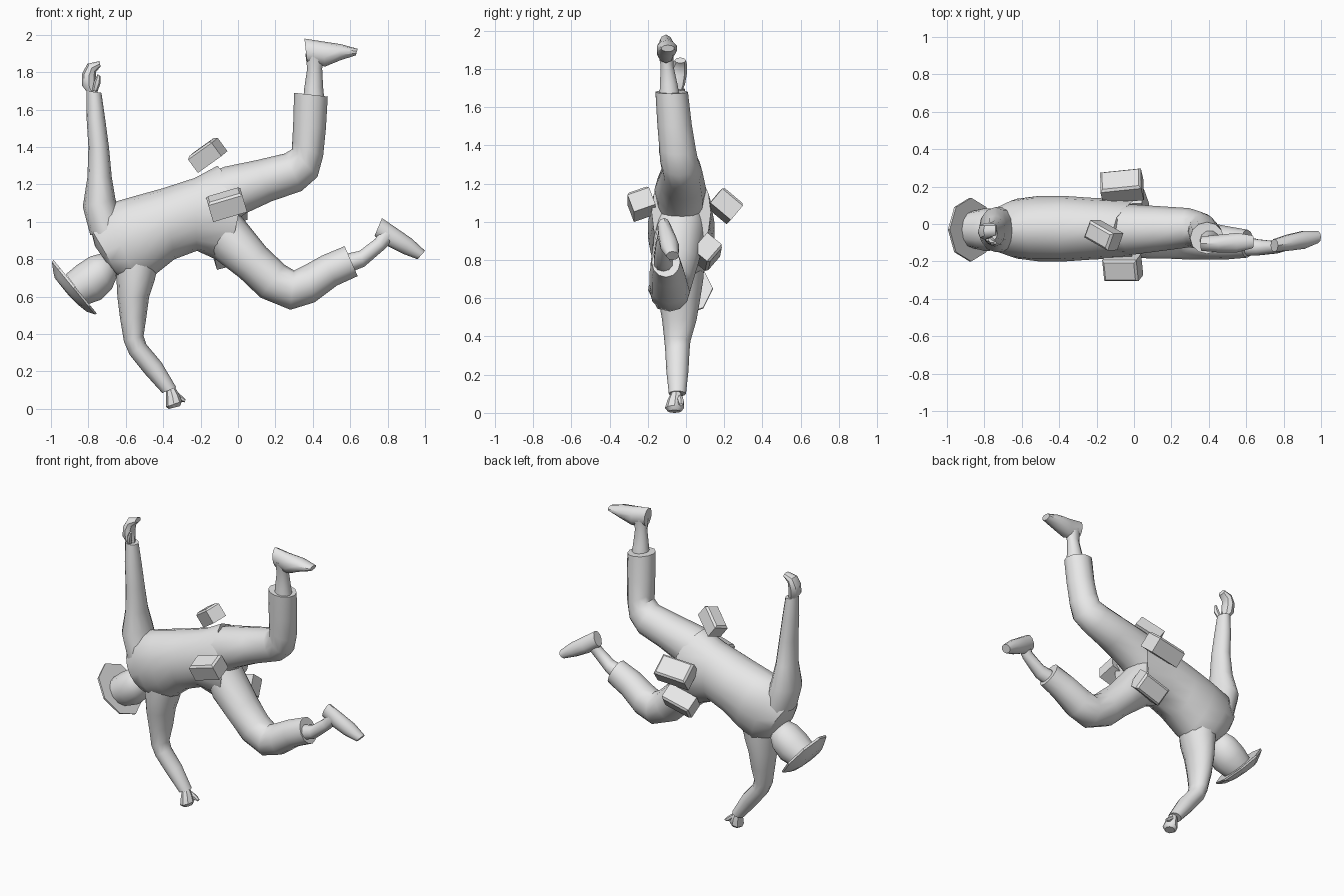
import bpy, bmesh, math
from mathutils import Matrix, Vector

grey = bpy.data.materials.new("plain grey")
grey.diffuse_color = (0.8, 0.8, 0.8, 1)


def finish(name, bm, angle=40):
    bmesh.ops.recalc_face_normals(bm, faces=bm.faces)
    me = bpy.data.meshes.new(name)
    bm.to_mesh(me)
    bm.free()
    ob = bpy.data.objects.new(name, me)
    bpy.context.collection.objects.link(ob)
    me.materials.append(grey)
    bpy.ops.object.select_all(action='DESELECT')
    ob.select_set(True)
    bpy.context.view_layer.objects.active = ob
    bpy.ops.object.shade_smooth_by_angle(angle=math.radians(angle))
    return ob


def loft(name, stations, n=12, angle=40):
    """Skin oval rings: (x1, z1, x2, z2, centre y, half depth[, sideways bulge])."""
    bm = bmesh.new()
    rings = []
    for x1, z1, x2, z2, yc, ry, *bulge in stations:
        a, b = Vector((x1, yc, z1)), Vector((x2, yc, z2))
        mid, half = (a + b) / 2, (a - b) / 2
        ring = []
        for i in range(n):
            t = 2 * math.pi * i / n
            p = mid + half * math.cos(t) + Vector((0, ry * math.sin(t), 0))
            if bulge:
                p.x += bulge[0] * math.sin(t) ** 2
            ring.append(bm.verts.new(p))
        rings.append(ring)
    for r, s in zip(rings, rings[1:]):
        for i in range(n):
            j = (i + 1) % n
            bm.faces.new((r[i], r[j], s[j], s[i]))
    bm.faces.new(rings[0])
    bm.faces.new(rings[-1])
    return finish(name, bm, angle)


def pouch(name, centre, axis, size, roll):
    """Box with a chamfered lid edge, long side along the axis."""
    bm = bmesh.new()
    bmesh.ops.create_cube(bm, size=1)
    bmesh.ops.scale(bm, vec=size, verts=bm.verts)
    lid = [e for e in bm.edges if all(v.co.z > 0 for v in e.verts)]
    bmesh.ops.bevel(bm, geom=lid, offset=0.012, segments=1, affect='EDGES')
    rot = Vector((1, 0, 0)).rotation_difference(Vector(axis)).to_matrix().to_4x4()
    bm.transform(Matrix.Translation(centre) @ rot @ Matrix.Rotation(math.radians(roll), 4, 'X'))
    return finish(name, bm, 20)


# Torso with a pointed hem between the legs
loft("torso", [
    (-0.765, 0.87, -0.68, 0.75, -0.03, 0.08),
    (-0.79, 0.97, -0.63, 0.70, -0.03, 0.125),
    (-0.72, 1.09, -0.53, 0.66, -0.025, 0.16),
    (-0.58, 1.13, -0.44, 0.72, -0.025, 0.175),
    (-0.40, 1.18, -0.34, 0.80, -0.025, 0.175),
    (-0.23, 1.235, -0.22, 0.845, -0.025, 0.165),
    (-0.11, 1.30, -0.12, 0.80, -0.025, 0.155, 0.12),
], n=16)

# Raised arm
loft("raised_arm", [
    (-0.79, 0.93, -0.60, 0.95, -0.03, 0.12),
    (-0.83, 1.08, -0.655, 1.12, -0.03, 0.12),
    (-0.805, 1.24, -0.675, 1.24, -0.04, 0.085),
    (-0.80, 1.40, -0.69, 1.40, -0.05, 0.07),
    (-0.81, 1.56, -0.71, 1.55, -0.05, 0.06),
    (-0.81, 1.70, -0.73, 1.69, -0.05, 0.045),
])
loft("raised_hand", [
    (-0.79, 1.67, -0.745, 1.67, -0.05, 0.025),
    (-0.835, 1.73, -0.755, 1.71, -0.045, 0.04),
    (-0.835, 1.79, -0.76, 1.765, -0.04, 0.045),
    (-0.805, 1.845, -0.76, 1.80, -0.035, 0.04),
    (-0.74, 1.86, -0.735, 1.83, -0.03, 0.03),
], n=8)
loft("raised_thumb", [
    (-0.78, 1.70, -0.75, 1.70, -0.085, 0.015),
    (-0.77, 1.75, -0.735, 1.74, -0.10, 0.017),
    (-0.75, 1.79, -0.735, 1.78, -0.10, 0.01),
], n=6)

# Lowered arm, bent at the elbow
loft("lowered_arm", [
    (-0.66, 0.86, -0.42, 0.80, -0.03, 0.13),
    (-0.65, 0.70, -0.445, 0.69, -0.035, 0.125),
    (-0.645, 0.60, -0.475, 0.60, -0.035, 0.11),
    (-0.63, 0.48, -0.49, 0.49, -0.035, 0.09),
    (-0.61, 0.36, -0.505, 0.39, -0.045, 0.068),
    (-0.58, 0.29, -0.49, 0.345, -0.045, 0.063),
    (-0.50, 0.19, -0.41, 0.25, -0.045, 0.058),
    (-0.405, 0.085, -0.33, 0.115, -0.045, 0.045),
])
loft("lowered_hand", [
    (-0.385, 0.10, -0.34, 0.12, -0.05, 0.025),
    (-0.385, 0.055, -0.315, 0.08, -0.055, 0.042),
    (-0.385, 0.01, -0.30, 0.04, -0.06, 0.05),
    (-0.37, 0.0, -0.31, 0.015, -0.06, 0.035),
], n=8)
loft("lowered_thumb", [
    (-0.345, 0.07, -0.33, 0.095, -0.035, 0.016),
    (-0.31, 0.04, -0.30, 0.07, -0.025, 0.017),
    (-0.285, 0.035, -0.28, 0.05, -0.025, 0.01),
], n=6)

# Raised leg: trouser, ankle, shoe
loft("raised_trouser", [
    (-0.14, 1.27, -0.04, 0.98, -0.03, 0.13),
    (-0.07, 1.295, 0.04, 1.045, -0.03, 0.135),
    (0.10, 1.33, 0.18, 1.11, -0.025, 0.12),
    (0.25, 1.365, 0.34, 1.165, -0.02, 0.105),
    (0.29, 1.39, 0.425, 1.24, -0.035, 0.10),
    (0.29, 1.43, 0.455, 1.35, -0.045, 0.095),
    (0.295, 1.52, 0.47, 1.50, -0.06, 0.09),
    (0.30, 1.69, 0.48, 1.67, -0.075, 0.085),
])
loft("raised_ankle", [
    (0.345, 1.62, 0.465, 1.62, -0.085, 0.06),
    (0.355, 1.72, 0.455, 1.72, -0.09, 0.048),
    (0.37, 1.82, 0.45, 1.82, -0.10, 0.035),
    (0.36, 1.90, 0.47, 1.90, -0.105, 0.045),
], n=10)
loft("raised_shoe", [
    (0.355, 1.98, 0.37, 1.85, -0.105, 0.04),
    (0.45, 1.965, 0.465, 1.83, -0.105, 0.05),
    (0.55, 1.95, 0.55, 1.865, -0.10, 0.055),
    (0.64, 1.925, 0.63, 1.89, -0.095, 0.035),
], n=10)

# Lowered leg: trouser, ankle, shoe
loft("lowered_trouser", [
    (-0.02, 1.10, -0.16, 0.86, -0.03, 0.12),
    (0.01, 1.04, -0.12, 0.80, -0.035, 0.135),
    (0.15, 0.865, 0.01, 0.70, -0.06, 0.125),
    (0.25, 0.77, 0.12, 0.595, -0.075, 0.11),
    (0.30, 0.74, 0.28, 0.53, -0.085, 0.105),
    (0.36, 0.77, 0.41, 0.57, -0.09, 0.10),
    (0.45, 0.82, 0.53, 0.66, -0.10, 0.09),
    (0.57, 0.87, 0.64, 0.71, -0.105, 0.075),
])
loft("lowered_ankle", [
    (0.54, 0.82, 0.60, 0.73, -0.115, 0.055),
    (0.65, 0.845, 0.675, 0.76, -0.125, 0.045),
    (0.735, 0.91, 0.785, 0.855, -0.125, 0.034),
    (0.77, 0.98, 0.84, 0.91, -0.11, 0.035),
], n=10)
loft("lowered_shoe", [
    (0.77, 1.02, 0.73, 0.925, -0.115, 0.035),
    (0.85, 0.965, 0.80, 0.87, -0.10, 0.045),
    (0.93, 0.91, 0.88, 0.83, -0.085, 0.05),
    (1.0, 0.845, 0.96, 0.80, -0.07, 0.033),
], n=10)

# Neck, head and hat
loft("neck", [
    (-0.77, 0.77, -0.69, 0.68, -0.03, 0.06),
    (-0.72, 0.85, -0.64, 0.75, -0.03, 0.06),
    (-0.66, 0.93, -0.58, 0.83, -0.03, 0.07),
], n=10)
loft("head", [
    (-0.92, 0.72, -0.80, 0.56, -0.03, 0.10),
    (-0.86, 0.77, -0.73, 0.585, -0.03, 0.115),
    (-0.79, 0.815, -0.675, 0.64, -0.03, 0.11),
    (-0.735, 0.83, -0.65, 0.70, -0.03, 0.085),
    (-0.695, 0.82, -0.65, 0.75, -0.03, 0.04),
], n=12)
loft("hat", [
    (-0.985, 0.795, -0.755, 0.51, -0.03, 0.17),
    (-0.995, 0.785, -0.765, 0.505, -0.03, 0.17),
    (-0.988, 0.735, -0.81, 0.52, -0.03, 0.13),
    (-0.98, 0.70, -0.86, 0.56, -0.03, 0.10),
    (-0.945, 0.655, -0.90, 0.60, -0.03, 0.04),
], n=8, angle=30)

# Belt pouches
pouch("top_pouch", (-0.165, -0.06, 1.36), (0.14, -0.08, 0.10), (0.17, 0.10, 0.10), 10)
pouch("front_pouch", (-0.062, -0.235, 1.095), (0.95, 0, 0.28), (0.19, 0.12, 0.11), 20)
pouch("back_pouch", (-0.065, 0.205, 1.085), (0.97, 0.1, 0.1), (0.22, 0.14, 0.11), -40)
pouch("under_pouch", (-0.035, 0.11, 0.84), (0.95, 0.05, 0.25), (0.20, 0.12, 0.11), -130)
